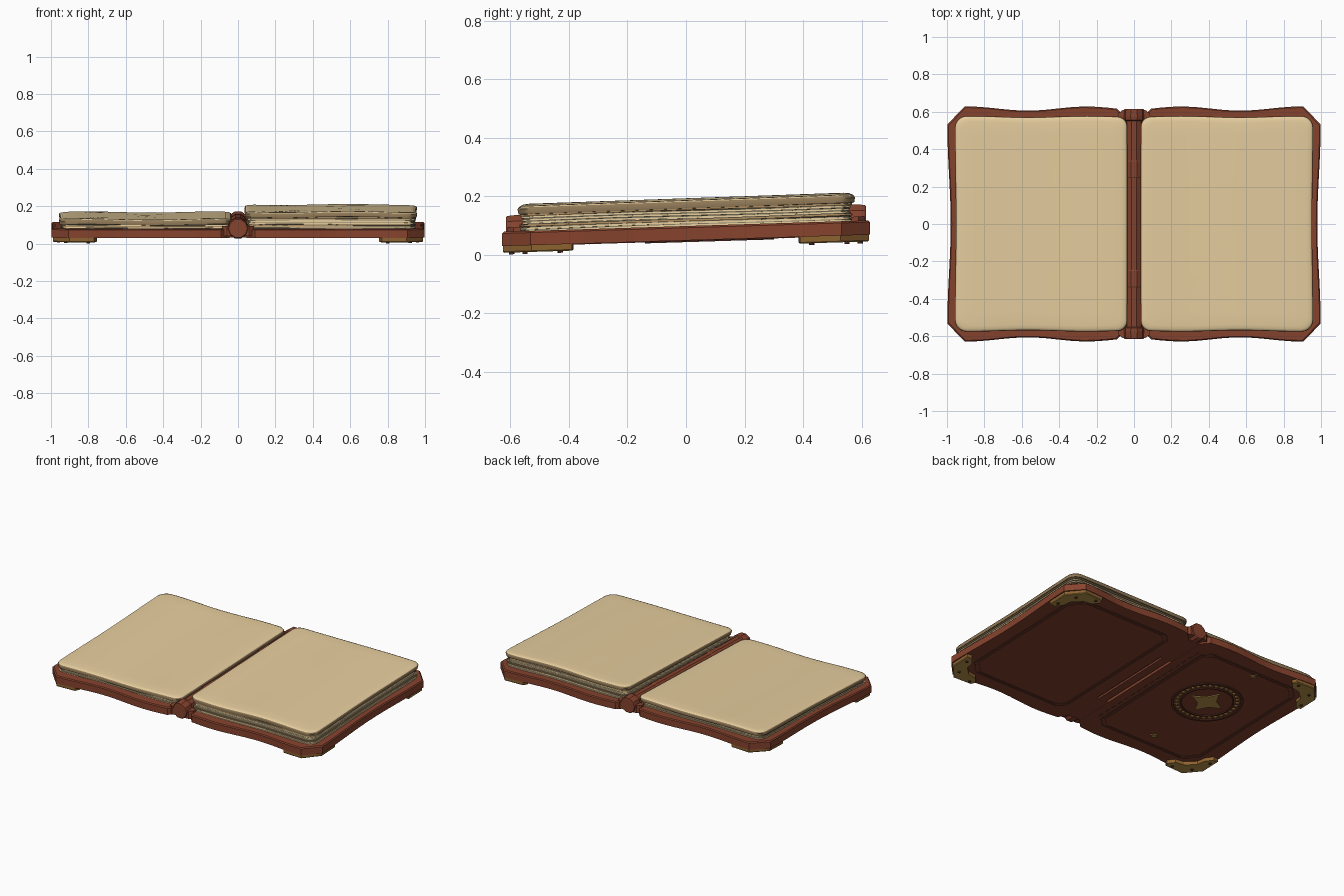
import bpy, bmesh, math, random
from math import sin, cos, pi

random.seed(4)
cube = bpy.data.objects.get("Cube")
if cube:
    bpy.data.objects.remove(cube)

TILT = 0.031  # the book rises gently toward the back


def material(name, r, g, b):
    m = bpy.data.materials.new(name)
    m.use_nodes = True
    m.diffuse_color = (r, g, b, 1)
    m.node_tree.nodes["Principled BSDF"].inputs["Base Color"].default_value = (r, g, b, 1)
    return m


LEATHER = material("red brown leather", .24, .056, .027)
DARK = material("cover underside leather", .22, .055, .029)
GROOVE = material("groove brown", .12, .034, .019)
BRASS = material("aged brass", .46, .285, .065)
BRONZE = material("bronze edge", .27, .125, .03)
PAPER = material("parchment", .8, .62, .345)
SHADE = material("page shadow", .25, .21, .125)
TAN = material("page tan", .44, .27, .12)
EDGE = material("page edge brown", .28, .19, .095)


def finish(name, bm, mats, rule=None, smooth=None):
    bmesh.ops.recalc_face_normals(bm, faces=bm.faces)
    for f in bm.faces:
        if rule:
            f.material_index = rule(f)
    for v in bm.verts:
        v.co.z += TILT * v.co.y
    mesh = bpy.data.meshes.new(name)
    bm.to_mesh(mesh)
    bm.free()
    obj = bpy.data.objects.new(name, mesh)
    bpy.context.collection.objects.link(obj)
    for m in mats:
        mesh.materials.append(m)
    if smooth:
        bpy.ops.object.select_all(action="DESELECT")
        obj.select_set(True)
        bpy.context.view_layer.objects.active = obj
        bpy.ops.object.shade_smooth_by_angle(angle=math.radians(smooth))


def loft(name, rings, mats, caps=True, **kw):
    """Skin a list of point rings; capped at both ends, or closed on itself."""
    bm = bmesh.new()
    rows = [[bm.verts.new(p) for p in ring] for ring in rings]
    pairs = list(zip(rows, rows[1:]))
    if caps:
        bm.faces.new(rows[0])
        bm.faces.new(rows[-1])
    else:
        pairs.append((rows[-1], rows[0]))
    for a, b in pairs:
        for i in range(len(a)):
            j = (i + 1) % len(a)
            bm.faces.new((a[i], a[j], b[j], b[i]))
    finish(name, bm, mats, **kw)


def outline(x0, x1, y0, y1, c_in, c_out, seg, step=.06):
    """Rectangle with cut or rounded corners and subdivided sides."""
    pts = []
    for k, (x, y, c) in enumerate([(x1, y0, c_out), (x1, y1, c_out), (x0, y1, c_in), (x0, y0, c_in)]):
        cx = x - c if x == x1 else x + c
        cy = y - c if y == y1 else y + c
        for i in range(seg + 1):
            a = pi / 2 * (k - 1 + i / seg)
            pts.append((cx + c * cos(a), cy + c * sin(a)))
    out = []
    for (ax, ay), (bx, by) in zip(pts, pts[1:] + pts[:1]):
        n = max(1, round(math.hypot(bx - ax, by - ay) / step))
        out += [(ax + (bx - ax) * i / n, ay + (by - ay) * i / n) for i in range(n)]
    return out


def wavy(pts, amount):
    return [(x * (1 - .5 * amount * cos(6 * y)),
             y * (1 + amount * cos(2 * pi * (abs(x) - .25) / .63))) for x, y in pts]


def inset(pts, d, z):
    """Pull an outline toward its middle by d and place it at height z."""
    xs, ys = [p[0] for p in pts], [p[1] for p in pts]
    cx, cy = (min(xs) + max(xs)) / 2, (min(ys) + max(ys)) / 2
    fx, fy = 1 - 2 * d / (max(xs) - min(xs)), 1 - 2 * d / (max(ys) - min(ys))
    return [(cx + (x - cx) * fx, cy + (y - cy) * fy, z) for x, y in pts]


def band(name, pts, width, z0, z1, mat):
    loft(name, [inset(pts, 0, z0), inset(pts, 0, z1), inset(pts, width, z1), inset(pts, width, z0)],
         [mat], caps=False)


def prism(name, pts, z0, z1, mat):
    loft(name, [inset(pts, 0, z0), inset(pts, 0, z1)], [mat])


def circle(cx, cy, r, n, inner=1):
    return [(cx + r * (inner if i % 2 else 1) * cos(2 * pi * i / n),
             cy + r * (inner if i % 2 else 1) * sin(2 * pi * i / n)) for i in range(n)]


def flip(pts, sx, sy=1):
    return [(x * sx, y * sy) for x, y in pts]


def page_stack(label, s, top, layers):
    """Loose sheets with thin shadow gaps and a thick curled sheet on top."""
    low, high = .096, top - .029
    thick = (high - low) / layers
    for i in range(layers):
        d = random.uniform(0, .012)
        ph = random.uniform(0, 6)

        def wave(x, y):
            return .002 * sin(7 * x + ph) * cos(5 * y + ph) + .004 * y
        z = low + i * thick
        for part, gap, a, b, mat in (("sheet", 0, 0, .68, TAN if i % 4 == 2 else PAPER),
                                     ("sheet_gap", .004, .68, 1, SHADE)):
            e = d + gap
            pts = flip(wavy(outline(.044 + e, .949 - e, -.566 + e, .566 - e, .04, .05, 3), .006), s)
            rings = [[(x, y, h + wave(x, y)) for x, y, h in inset(pts, 0, z + t * thick)]
                     for t in (a, b)]
            loft(f"{label}_{part}_{i + 1}", rings, [mat])

    def lift(x, y):
        return .003 * cos(9 * abs(x) + s) + .004 * y
    pts = flip(wavy(outline(.036, .955, -.572, .574, .05, .06, 5, .04), .006), s)
    steps = [(.03, -.031), (.003, -.029), (0, -.012), (.004, -.006), (.014, -.002), (.032, 0),
             (.1, 0), (.2, 0), (.3, 0), (.4, 0)]
    rings = [[(x, y, z + lift(x, y)) for x, y, z in inset(pts, d, top + h)] for d, h in steps]
    loft(f"{label}_top_page", rings, [PAPER, EDGE, SHADE], smooth=50,
         rule=lambda f: 2 if f.normal.z < -.4 else 1 if f.normal.z < .8 else 0)


# Both halves of the book
for label, s, top, layers in (("left", 1, .19, 7), ("right", -1, .15, 4)):
    board = flip(wavy(outline(.045, .989, -.617, .617, .045, .09, 1), .018), s)
    loft(f"{label}_cover", [inset(board, 0, .049), inset(board, 0, .092), inset(board, .006, .098)],
         [LEATHER, DARK], rule=lambda f: 1 if f.normal.z < -.9 else 0)
    page_stack(label, s, top, layers)

    # Tooled border lines on the outside of the cover
    for d, w in ((.085, .009), (.105, .004)):
        border = flip(outline(.045 + d, .98 - d, -.61 + d, .61 - d, .05, .08, 1, 2), s)
        band(f"{label}_border_line", border, w, .0465, .05, GROOVE)

    # Brass corner guards with rivets, tucked under the cover edge
    for sy, end in ((1, "back"), (-1, "front")):
        guard = [(.99, .39), (.99, .527), (.902, .625), (.77, .619), (.755, .59), (.79, .55),
                 (.85, .54), (.91, .485), (.92, .43), (.955, .385)]
        guard = flip(guard, s, sy)
        loft(f"{label}_{end}_corner_guard",
             [inset(guard, .004, .026), inset(guard, 0, .03), inset(guard, 0, .052)],
             [BRONZE, BRASS], rule=lambda f: 1 if f.normal.z < -.5 else 0)
        for x, y in ((.96, .43), (.92, .55), (.8, .595)):
            prism(f"{label}_{end}_rivet", circle(x * s, y * sy, .009, 8), .02, .028, GROOVE)

# Round medallion with a plain star on the right cover
MX, MY = -.51, .08
band("medallion_outer_ring", circle(MX, MY, .22, 40), .016, .043, .05, GROOVE)
band("medallion_inner_ring", circle(MX, MY, .165, 40), .01, .043, .05, GROOVE)
for x, y in circle(MX, MY, .184, 32):
    prism("medallion_bead", circle(x, y, .011, 6), .043, .05, BRASS)
prism("medallion_star", circle(MX, MY, .115, 8, .5), .043, .05, BRASS)
for x, y in ((-.54, .48), (-.51, -.42)):
    prism("small_star", circle(x, y, .03, 8, .4), .044, .05, BRASS)

# Stitches beside the spine on the right cover
for i in range(16):
    y = -.45 + i * .06
    prism("stitch", outline(-.106, -.1, y, y + .035, .001, .001, 1), .046, .05, GROOVE)

# Faceted spine tube with raised bands and flared ends
half = [(.615, .05), (.61, .054), (.575, .057), (.555, .055), (.55, .047), (.34, .047),
        (.335, .05), (.25, .05), (.245, .047)]
profile = [(-y, r) for y, r in half] + half[::-1]
loft("spine", [[(r * cos(a), y, .1 + r * sin(a)) for a in [2 * pi * i / 10 for i in range(10)]]
               for y, r in profile], [LEATHER])

# Flared collars joining spine and covers
for sy, end in ((1, "back"), (-1, "front")):
    collar = [(-.085, .56), (.085, .56), (.085, .59), (.06, .61), (-.06, .61), (-.085, .59)]
    prism(f"{end}_collar", flip(collar, 1, sy), .06, .112, LEATHER)
    strip = [(-.06, .3), (.06, .3), (.06, .56), (-.06, .56)]
    prism(f"{end}_hinge_strip", flip(strip, 1, sy), .05, .062, DARK)

# Strip under the middle of the spine, leaving a narrow seam on each side
prism("middle_hinge_strip", [(-.028, -.3), (.028, -.3), (.028, .3), (-.028, .3)], .05, .062, DARK)
